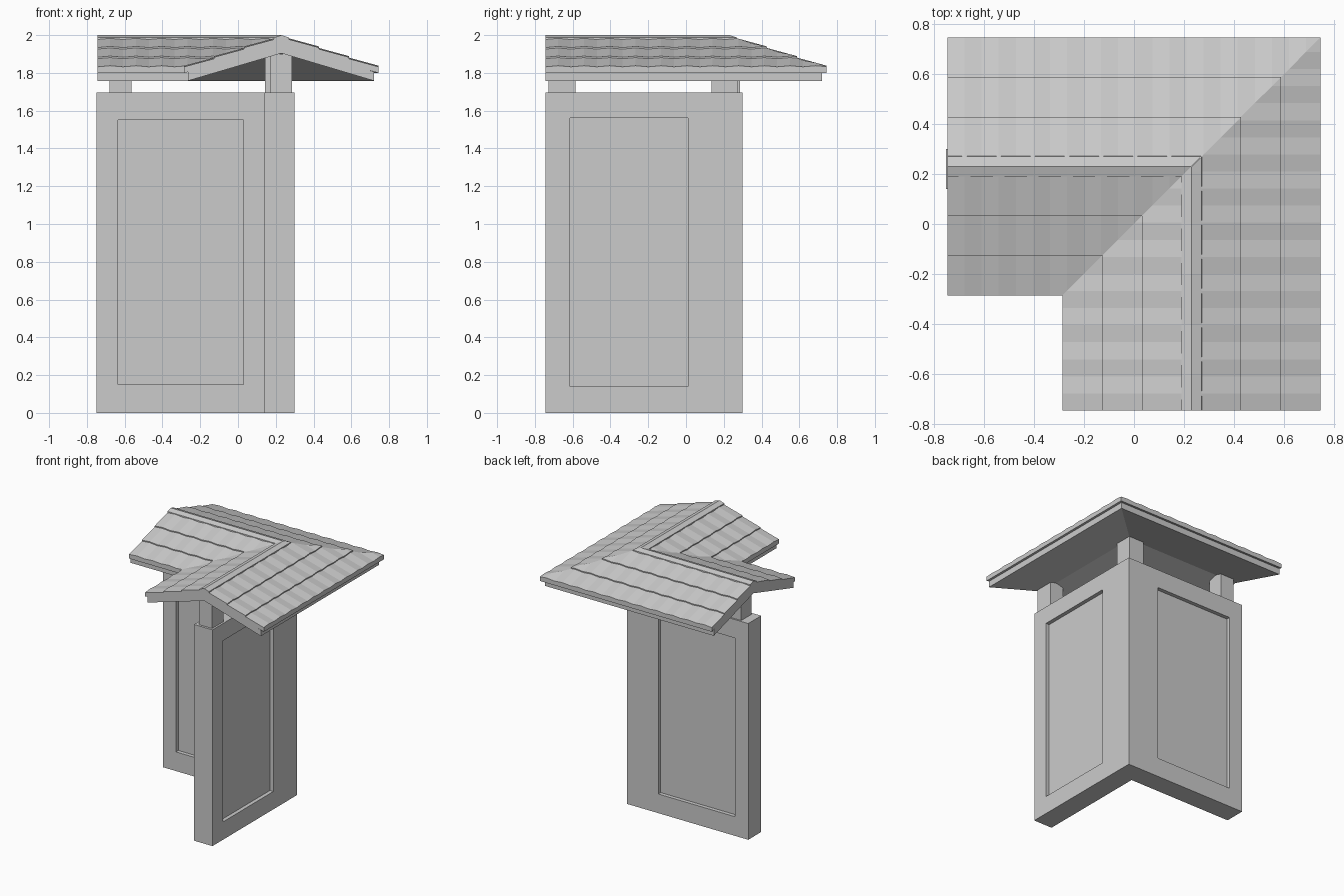
import bpy, bmesh
from mathutils import Vector

if "Cube" in bpy.data.objects:
    bpy.data.objects.remove(bpy.data.objects["Cube"])

MID, OUT, IN, END = 0.23, 0.745, -0.285, -0.745   # ridge line, eaves, gable end


def finish(name, bm):
    bmesh.ops.recalc_face_normals(bm, faces=bm.faces)
    me = bpy.data.meshes.new(name)
    bm.to_mesh(me)
    bm.free()
    ob = bpy.data.objects.new(name, me)
    bpy.context.collection.objects.link(ob)
    return ob


def box(name, x0, x1, y0, y1, z0, z1):
    bm = bmesh.new()
    bmesh.ops.create_cube(bm, size=1)
    for v in bm.verts:
        v.co = ((x0 + x1) / 2 + v.co.x * (x1 - x0),
                (y0 + y1) / 2 + v.co.y * (y1 - y0),
                (z0 + z1) / 2 + v.co.z * (z1 - z0))
    return finish(name, bm)


def wing_pair(name, profile, segments=1):
    """Sweep (u, z, wave) profile along a wing, mitre it on x = y, and mirror to the other wing."""
    for wing, swap in (("front", False), ("side", True)):
        bm = bmesh.new()
        rings = []
        for i in range(segments + 1):
            t = END + (OUT + 0.01 - END) * i / segments
            s = 1 if i % 2 else -1
            rings.append([bm.verts.new((u, t, z + s * w)) for u, z, w in profile])
        n = len(profile)
        for a, b in zip(rings, rings[1:]):
            for j in range(n):
                k = (j + 1) % n
                bm.faces.new((a[j], a[k], b[k], b[j]))
        bm.faces.new(rings[0])
        bm.faces.new(rings[-1])
        # cut along the hip and valley diagonal
        bmesh.ops.bisect_plane(bm, geom=bm.verts[:] + bm.edges[:] + bm.faces[:], dist=1e-5,
                               plane_co=(0, 0, 0), plane_no=Vector((-1, 1, 0)).normalized(),
                               clear_outer=True)
        if swap:
            for v in bm.verts:
                v.co.x, v.co.y = v.co.y, v.co.x
        finish(f"{name}_{wing}", bm)


# L-shaped wall
bm = bmesh.new()
plan = [(-0.75, 0.14), (0.14, 0.14), (0.14, -0.745), (0.3, -0.745), (0.3, 0.3), (-0.75, 0.3)]
face = bm.faces.new([bm.verts.new((x, y, 0)) for x, y in plan])
top = bmesh.ops.extrude_face_region(bm, geom=[face])["geom"]
bmesh.ops.translate(bm, vec=(0, 0, 1.695), verts=[g for g in top if isinstance(g, bmesh.types.BMVert)])
wall = finish("wall", bm)

# recessed panels on both faces of both wings
D = 0.03
for lo, hi in ((0.1, 0.14 + D), (0.3 - D, 0.34)):
    for cutter in (box("panel_cutter", -0.635, 0.03, lo, hi, 0.15, 1.55),
                   box("panel_cutter", lo, hi, -0.615, 0.01, 0.14, 1.56)):
        mod = wall.modifiers.new("panel", 'BOOLEAN')
        mod.operation, mod.object, mod.solver = 'DIFFERENCE', cutter, 'EXACT'
        bpy.context.view_layer.objects.active = wall
        bpy.ops.object.modifier_apply(modifier=mod.name)
        bpy.data.objects.remove(cutter)

# posts carrying the roof
box("left_post", -0.68, -0.565, 0.16, 0.287, 1.69, 1.9)
box("front_post", 0.169, 0.285, -0.727, -0.585, 1.69, 1.9)
box("corner_post", 0.142, 0.272, 0.135, 0.272, 1.69, 1.9)

# roof base boards
wing_pair("roof_base", [(IN + 0.02, 1.758, 0), (MID, 1.904, 0), (OUT - 0.025, 1.758, 0),
                        (OUT - 0.025, 1.805, 0), (MID, 1.965, 0), (IN + 0.02, 1.805, 0)])


# three overlapping tile courses down each slope
def course(side):
    pts = []
    for i in range(3):
        for f, lift in ((i / 3, 0.0), ((i + 1) / 3, 0.008)):
            d = 0.04 + (OUT - MID - 0.04) * f
            pts.append((MID + side * d, 1.98 - 0.153 * f + lift, 0.003))
    return pts


right, left = course(1), course(-1)
wing_pair("roof_tiles", left[::-1] + [(MID, 1.985, 0)] + right +
          [(OUT, 1.799, 0), (MID, 1.95, 0), (IN, 1.799, 0)], segments=22)

# ridge caps
wing_pair("ridge_cap", [(MID - 0.042, 1.97, 0), (MID - 0.04, 1.987, 0), (MID, 2.0, 0),
                        (MID + 0.04, 1.987, 0), (MID + 0.042, 1.97, 0)])
